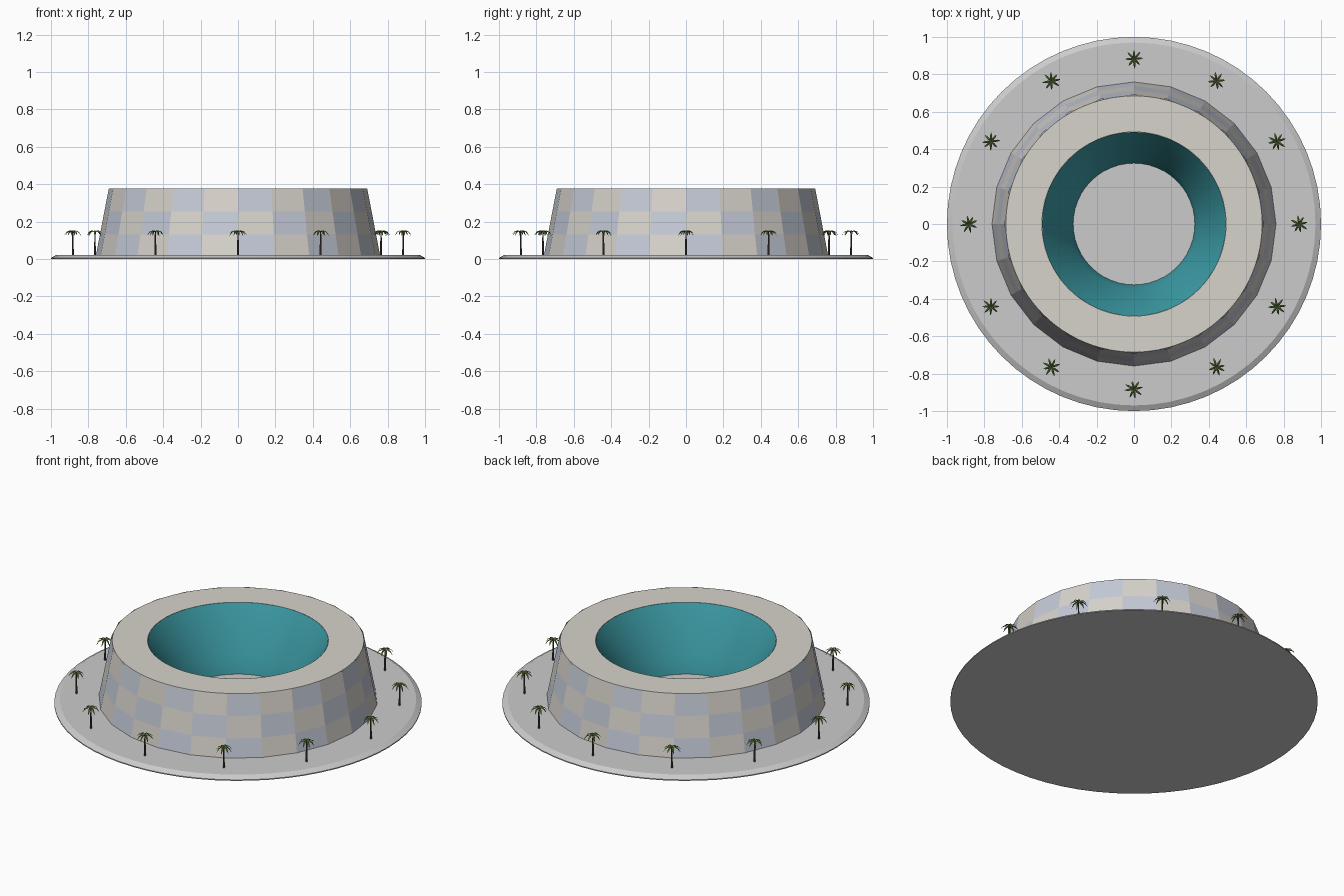
import bpy, bmesh, math, random
from mathutils import Vector, Matrix

if "Cube" in bpy.data.objects:
    bpy.data.objects.remove(bpy.data.objects["Cube"])

random.seed(4)


def material(name, rgb):
    m = bpy.data.materials.new(name)
    m.diffuse_color = (*rgb, 1)
    m.use_nodes = True
    m.node_tree.nodes["Principled BSDF"].inputs["Base Color"].default_value = m.diffuse_color
    return m


STONE = material("warm_stone", (0.68, 0.65, 0.60))
BLUE = material("blue_grey", (0.55, 0.59, 0.68))
TEAL = material("teal", (0.045, 0.33, 0.38))
BARK = material("bark", (0.07, 0.06, 0.045))
LEAF = material("leaf", (0.13, 0.21, 0.05))


def finish(bm, name, mats=(), smooth=False):
    mesh = bpy.data.meshes.new(name)
    bm.to_mesh(mesh)
    bm.free()
    for m in mats:
        mesh.materials.append(m)
    ob = bpy.data.objects.new(name, mesh)
    bpy.context.collection.objects.link(ob)
    if smooth:
        bpy.ops.object.select_all(action='DESELECT')
        ob.select_set(True)
        bpy.context.view_layer.objects.active = ob
        bpy.ops.object.shade_smooth_by_angle(angle=math.radians(20))
    return ob


def lathe(name, profile, sides, mats=(), caps=False, checker=False, smooth=False):
    """Spin (radius, z) points around z; profile runs so faces look outward."""
    bm = bmesh.new()
    rings = [[bm.verts.new((r * math.cos(2 * math.pi * i / sides),
                            r * math.sin(2 * math.pi * i / sides), z))
              for i in range(sides)] for r, z in profile]
    for row, (a, b) in enumerate(zip(rings, rings[1:])):
        for i in range(sides):
            j = (i + 1) % sides
            f = bm.faces.new((a[i], a[j], b[j], b[i]))
            if checker:
                f.material_index = (i + row + 1) % 2
    if caps:
        bm.faces.new(rings[0][::-1])
        bm.faces.new(rings[-1])
    return finish(bm, name, mats, smooth)


# Round plaza with a bevelled rim
lathe("plaza_base", [(1, 0), (1, 0.006), (0.97, 0.023)], 64, caps=True, smooth=True)

# Smooth stadium core: outer cone and flat top ring
lathe("stadium_core", [(0.752, 0.02), (0.685, 0.377), (0.492, 0.377)], 96,
      [STONE], smooth=True)

# Checkered facade, three rows of 24 flat panels
lathe("facade_panels", [(0.76, 0.02), (0.738, 0.131), (0.7145, 0.255), (0.691, 0.376)],
      24, [STONE, BLUE], checker=True)

# Seating bowl with a steeper wall around the pitch
lathe("seating_bowl", [(0.492, 0.377), (0.347, 0.125), (0.325, 0.022)], 48,
      [TEAL], smooth=True)


def palm_mesh():
    bm = bmesh.new()
    # Trunk, slightly flared at the foot
    bmesh.ops.create_cone(bm, cap_ends=True, segments=6, radius1=0.0055,
                          radius2=0.0035, depth=0.127,
                          matrix=Matrix.Translation((0, 0, 0.0835)))
    # Eight drooping, ridged fronds
    path = [(0.0, 0.144, 0.002), (0.018, 0.153, 0.006),
            (0.035, 0.146, 0.005), (0.049, 0.126, 0.0005)]
    for k in range(8):
        a = k * math.pi / 4 + random.uniform(-0.1, 0.1)
        s = random.uniform(0.9, 1.05)
        out = Vector((math.cos(a), math.sin(a), 0))
        side = Vector((-out.y, out.x, 0))
        rows = []
        for r, z, w in path:
            mid = out * r * s + Vector((0, 0, z))
            drop = Vector((0, 0, w * 0.5))
            rows.append([bm.verts.new(p) for p in
                         (mid - side * w - drop, mid, mid + side * w - drop)])
        for p, q in zip(rows, rows[1:]):
            for c in range(2):
                bm.faces.new((p[c], q[c], q[c + 1], p[c + 1])).material_index = 1
    return bm


# Twelve palms around the plaza
for n in range(12):
    a = n * math.pi / 6
    palm = finish(palm_mesh(), f"palm_{n + 1:02d}", [BARK, LEAF])
    palm.location = (0.883 * math.cos(a), 0.883 * math.sin(a), 0)
    palm.rotation_euler.z = random.uniform(0, 0.3)
